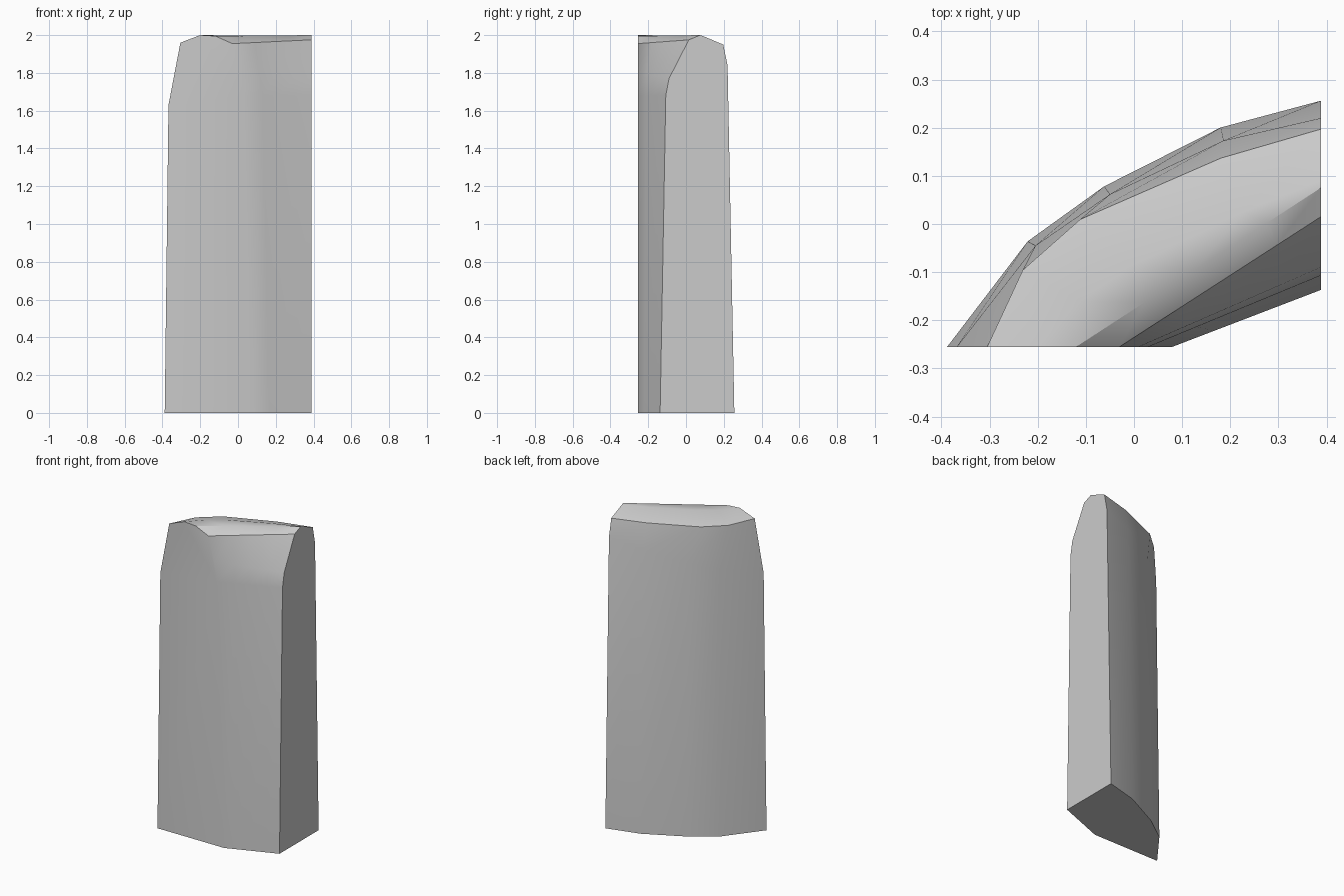
import bpy, bmesh
from mathutils import Vector

cube = bpy.data.objects.get("Cube")
if cube:
    bpy.data.objects.remove(cube, do_unlink=True)

FRONT_Y, SIDE_X = -0.255, 0.388

# Bend of the outer skin along its chord: (fraction, offset)
WALL = [(0, 0), (0.28, 0.091), (0.49, 0.099), (0.78, 0.068), (1, 0)]
RIM = [(0, 0), (0.18, 0.093), (0.37, 0.116), (0.75, 0.063), (1, 0)]

# Lengthwise rows, inner foot to outer foot:
# front x, front z, side y, side z, bend, bend strength
ROWS = [
    (0.08, 0.00, -0.137, 0.00, WALL, 0),
    (0.03, 1.68, -0.107, 1.68, WALL, 0),
    (0.01, 1.80, -0.090, 1.77, WALL, 0),
    (-0.03, 1.955, 0.015, 1.975, WALL, 0),
    (-0.12, 1.995, 0.075, 2.00, WALL, 0),
    (-0.20, 2.00, 0.090, 1.995, RIM, 0.4),
    (-0.305, 1.96, 0.197, 1.95, RIM, 1),
    (-0.368, 1.63, 0.220, 1.84, WALL, 1),
    (-0.388, 0.00, 0.256, 0.00, WALL, 1),
]

bm = bmesh.new()
grid = []
for fx, fz, sy, sz, bend, strength in ROWS:
    a, b = Vector((fx, FRONT_Y, fz)), Vector((SIDE_X, sy, sz))
    out = Vector((FRONT_Y - sy, SIDE_X - fx, 0)).normalized()
    grid.append([bm.verts.new(a.lerp(b, t) + out * n * strength) for t, n in bend])

# Skin between neighbouring rows
for low, high in zip(grid, grid[1:]):
    for i in range(len(WALL) - 1):
        bm.faces.new((low[i], low[i + 1], high[i + 1], high[i]))

# Flat cut ends and base
bm.faces.new([row[0] for row in grid])
bm.faces.new([row[-1] for row in reversed(grid)])
bm.faces.new(grid[0] + grid[-1][::-1])
bmesh.ops.recalc_face_normals(bm, faces=bm.faces)

mesh = bpy.data.meshes.new("curved_wall_block")
bm.to_mesh(mesh)
bm.free()
block = bpy.data.objects.new("curved_wall_block", mesh)
bpy.context.scene.collection.objects.link(block)

# Plain stone grey
grey = bpy.data.materials.new("light_grey")
grey.use_nodes = True
color = (0.6, 0.6, 0.6, 1)
grey.diffuse_color = color
grey.node_tree.nodes["Principled BSDF"].inputs["Base Color"].default_value = color
mesh.materials.append(grey)

bpy.ops.object.select_all(action='DESELECT')
block.select_set(True)
bpy.context.view_layer.objects.active = block
bpy.ops.object.shade_smooth_by_angle(angle=0.6)
